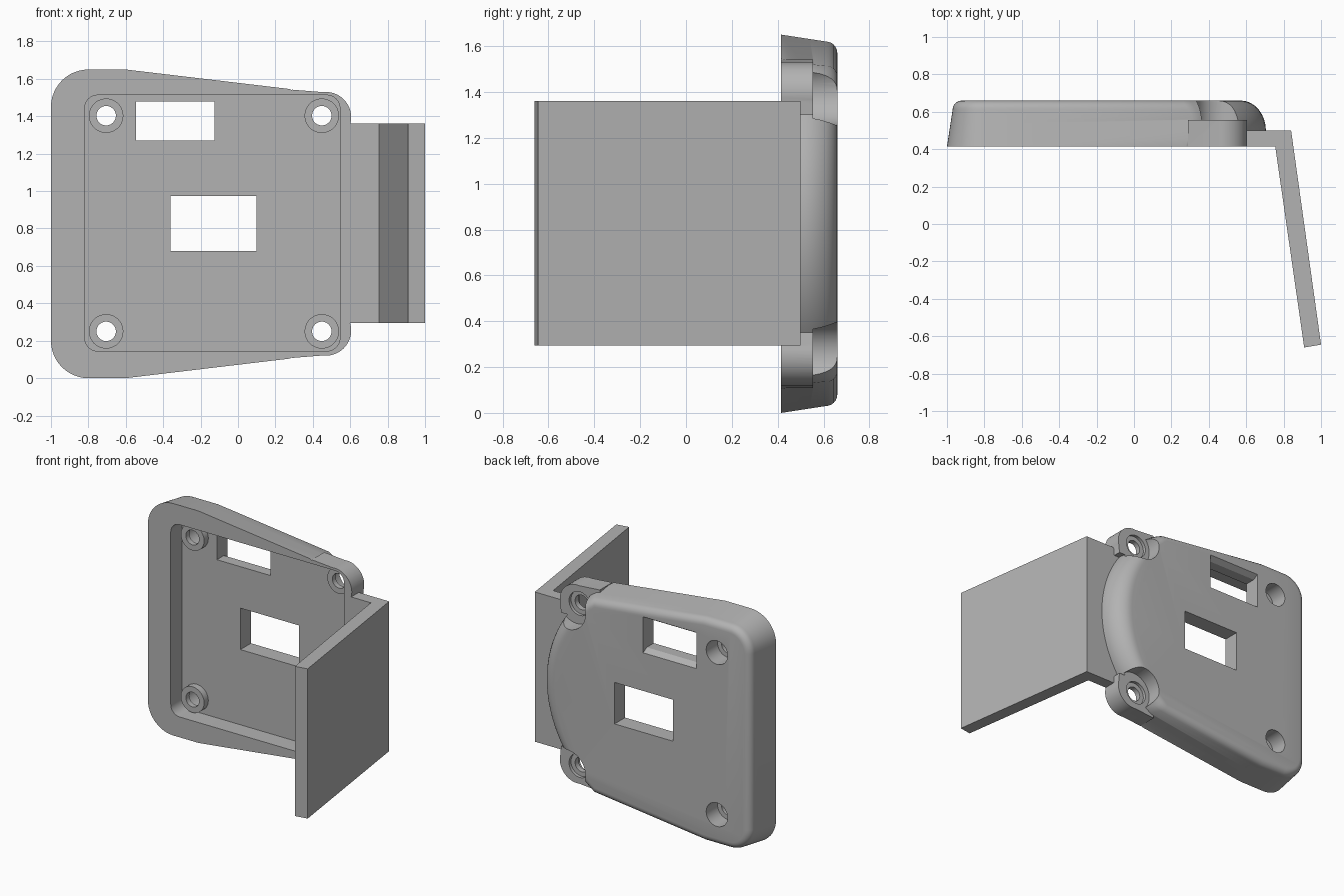
import bpy, bmesh
from math import sin, cos, asin, sqrt, radians, pi

cube = bpy.data.objects.get("Cube")
if cube:
    bpy.data.objects.remove(cube, do_unlink=True)

grey = bpy.data.materials.new("plain grey")
grey.use_nodes = True
grey.diffuse_color = (0.45, 0.45, 0.45, 1)
grey.node_tree.nodes["Principled BSDF"].inputs["Base Color"].default_value = (0.45, 0.45, 0.45, 1)

FRONT, BACK, EAR_TOP, HEIGHT = 0.415, 0.66, 0.555, 1.65
MID = HEIGHT / 2


def loft(name, layers, upright=False):
    """Skin a stack of equal-count outlines; layers are (height, points)."""
    bm = bmesh.new()
    rings = [[bm.verts.new((p, q, h) if upright else (p, h, q)) for p, q in pts]
             for h, pts in layers]
    n = len(rings[0])
    for a, b in zip(rings, rings[1:]):
        for i in range(n):
            j = (i + 1) % n
            bm.faces.new((a[i], a[j], b[j], b[i]))
    bm.faces.new(rings[0])
    bm.faces.new(rings[-1][::-1])
    bmesh.ops.recalc_face_normals(bm, faces=bm.faces)
    mesh = bpy.data.meshes.new(name)
    bm.to_mesh(mesh)
    bm.free()
    mesh.materials.append(grey)
    ob = bpy.data.objects.new(name, mesh)
    bpy.context.collection.objects.link(ob)
    return ob


def prism(name, pts, lo, hi, upright=False):
    return loft(name, [(lo, pts), (hi, pts)], upright)


def arc(cx, cz, r, start, end, steps):
    return [(cx + r * cos(radians(start + (end - start) * i / steps)),
             cz + r * sin(radians(start + (end - start) * i / steps))) for i in range(steps + 1)]


def circle(cx, cz, r, n=40):
    return arc(cx, cz, r, 0, 360, n)[:-1]


def rect(x0, x1, z0, z1):
    return [(x0, z0), (x1, z0), (x1, z1), (x0, z1)]


def flip(pts):
    return [(x, HEIGHT - z) for x, z in pts]


def combine(target, tool, operation):
    mod = target.modifiers.new(tool.name, 'BOOLEAN')
    mod.object, mod.operation, mod.solver = tool, operation, 'EXACT'
    bpy.context.view_layer.objects.active = target
    bpy.ops.object.modifier_apply(modifier=mod.name)
    bpy.data.objects.remove(tool, do_unlink=True)


def outline(y):
    """Cover outline at a depth: tapered sides, and a bowed end rolling inward."""
    d = 0.03 * min(1, (y - FRONT) / 0.195)
    if y > 0.61:
        d += 0.05 * (1 - sqrt(max(0, 1 - ((y - 0.61) / 0.05) ** 2)))
    e = 0.135 * (1 - sqrt(max(0, 1 - (max(0, y - 0.5) / 0.16) ** 2)))
    R, cx = 0.82, -0.115 - e
    x = 0.3
    for _ in range(30):
        a = asin((HEIGHT - d - 0.119 * (x + 0.6) - MID) / R)
        x = cx + R * cos(a)
    top = arc(-0.8, 1.45, 0.2 - d, 180, 90, 12) + [(-0.6, HEIGHT - d)]
    top += arc(cx, MID, R, a * 180 / pi, 0, 16)
    return top + flip(top[:-1])[::-1]


# Cover shell
depths = [FRONT, 0.5, 0.52, 0.54, 0.56, 0.585, 0.61, 0.622, 0.634, 0.645, 0.653, 0.658, BACK]
cover = loft("back_cover", [(y, outline(y)) for y in depths])

# Screw ears, with the space behind them scooped out of the shell
ear = [(0.29, 1.3), (0.29, 1.542)] + arc(0.47, 1.395, 0.135, 97, -15, 20) + [(0.595, 1.3)]
scoop = circle(0.47, 1.395, 0.14)
for side in (lambda p: p, flip):
    combine(cover, prism("ear", side(ear), FRONT, EAR_TOP), 'UNION')
    combine(cover, prism("ear_scoop", side(scoop), EAR_TOP, 0.8), 'DIFFERENCE')

# Bent side arm
arm = [(0.5, FRONT), (0.755, FRONT), (0.91, -BACK), (1.0, -0.645), (0.84, 0.5), (0.5, 0.5)]
combine(cover, prism("side_arm", arm, 0.295, 1.36, True), 'UNION')

# Rounded front pocket
x0, x1, z0, z1, r = -0.82, 0.545, 0.145, 1.513, 0.07
pocket = (arc(x1 - r, z1 - r, r, 0, 90, 8) + arc(x0 + r, z1 - r, r, 90, 180, 8)
          + arc(x0 + r, z0 + r, r, 180, 270, 8) + arc(x1 - r, z0 + r, r, 270, 360, 8))
combine(cover, prism("pocket", pocket, 0.3, 0.542), 'DIFFERENCE')

# Screw bosses, counterbores and holes
for x in (-0.705, 0.448):
    for z in (0.25, 1.403):
        combine(cover, prism("boss", circle(x, z, 0.092), 0.495, 0.55), 'UNION')
        combine(cover, prism("counterbore", circle(x, z, 0.084), 0.533, 0.8), 'DIFFERENCE')
        combine(cover, prism("screw_hole", circle(x, z, 0.052), 0.3, 0.8), 'DIFFERENCE')

# Two windows, the upper one flared at the back
combine(cover, prism("centre_window", rect(-0.36, 0.1, 0.68, 0.975), 0.3, 0.8), 'DIFFERENCE')
slot = rect(-0.545, -0.125, 1.27, 1.478)
flare = rect(-0.545, -0.125, 1.24, 1.508)
combine(cover, loft("upper_window", [(0.3, slot), (0.62, slot), (0.67, flare)]), 'DIFFERENCE')

# Smooth rounding with crisp edges
bpy.ops.object.select_all(action='DESELECT')
cover.select_set(True)
bpy.context.view_layer.objects.active = cover
bpy.ops.object.shade_smooth_by_angle(angle=radians(30))
